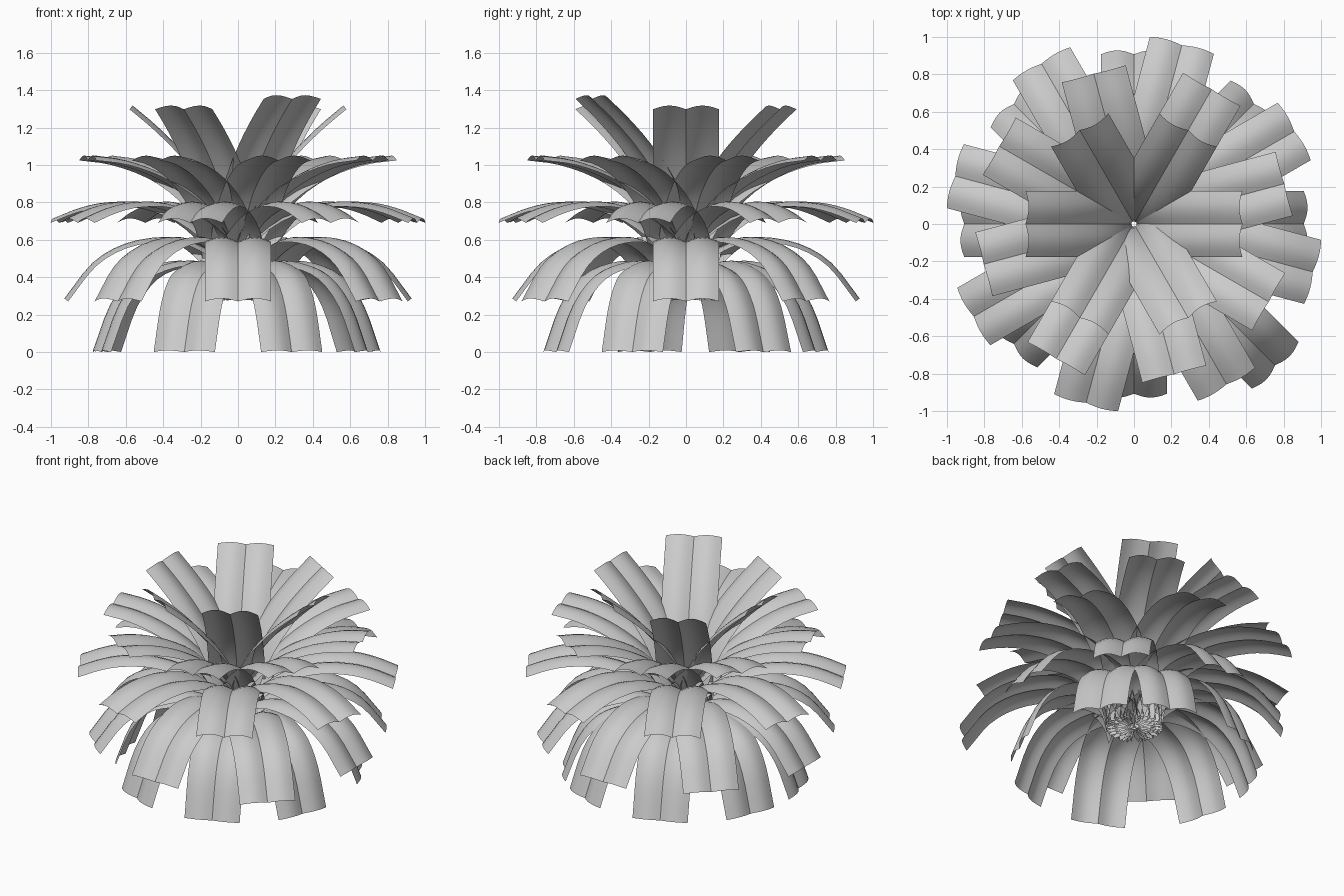
import bpy, bmesh, math
from mathutils import Vector, Matrix

cube = bpy.data.objects.get("Cube")
if cube:
    bpy.data.objects.remove(cube)

mat = bpy.data.materials.new("pale grey")
mat.use_nodes = True
GREY = (0.6, 0.6, 0.6, 1)
mat.diffuse_color = GREY
mat.node_tree.nodes["Principled BSDF"].inputs["Base Color"].default_value = GREY

HALF_WIDTH = 0.177
LOBE_RISE = 0.026
LOBE_STEPS = 6
CURVE_STEPS = 3


def smooth_path(points):
    """Catmull-Rom curve through the (radius, height) points."""
    p = [Vector(q) for q in points]
    p = [2 * p[0] - p[1]] + p + [2 * p[-1] - p[-2]]
    out = []
    for a, b, c, d in zip(p, p[1:], p[2:], p[3:]):
        for k in range(CURVE_STEPS):
            t = k / CURVE_STEPS
            out.append(0.5 * (2 * b + (c - a) * t + (2 * a - 5 * b + 4 * c - d) * t ** 2
                              + (3 * b - a - 3 * c + d) * t ** 3))
    return out + [p[-2]]


def make_leaf(name, profile, angle, out=0.0, up=0.0):
    """Sweep a two-lobed cross-section along an arching profile."""
    path = smooth_path(profile)
    bm = bmesh.new()
    rows = []
    for i, q in enumerate(path):
        tangent = (path[min(i + 1, len(path) - 1)] - path[max(i - 1, 0)]).normalized()
        normal = Vector((-tangent.y, tangent.x))
        row = []
        for j in range(2 * LOBE_STEPS + 1):
            lobe = abs(math.sin(math.pi * j / LOBE_STEPS))
            r, z = q + normal * LOBE_RISE * (lobe - 0.6)
            side = HALF_WIDTH * (j / LOBE_STEPS - 1)
            row.append(bm.verts.new((r + out, side, z + up)))
        rows.append(row)
    for low, high in zip(rows, rows[1:]):
        for j in range(2 * LOBE_STEPS):
            bm.faces.new((low[j], high[j], high[j + 1], low[j + 1]))
    bm.transform(Matrix.Rotation(math.radians(angle), 4, "Z"))
    mesh = bpy.data.meshes.new(name)
    bm.to_mesh(mesh)
    bm.free()
    mesh.materials.append(mat)
    obj = bpy.data.objects.new(name, mesh)
    bpy.context.collection.objects.link(obj)
    bpy.ops.object.select_all(action="DESELECT")
    obj.select_set(True)
    bpy.context.view_layer.objects.active = obj
    bpy.ops.object.shade_smooth_by_angle(angle=math.radians(25))


# Leaf whorls: name, count, first angle, arching profile from shared base to tip
WHORLS = [
    ("crown_leaf", 6, 0,
     [(0, .28), (.02, .5), (.07, .7), (.16, .88), (.3, 1.06), (.44, 1.2), (.57, 1.31)]),
    ("upper_leaf", 8, 15,
     [(0, .28), (.03, .46), (.1, .64), (.25, .82), (.45, .945), (.65, 1.015), (.83, 1.04)]),
    ("middle_leaf", 8, 30,
     [(0, .28), (.03, .43), (.1, .57), (.28, .71), (.5, .785), (.7, .79), (.85, .76), (.995, .705)]),
    ("lower_leaf", 8, 0,
     [(0, .28), (.03, .39), (.1, .49), (.25, .58), (.4, .605), (.6, .57), (.77, .47), (.92, .28)]),
    ("skirt_leaf", 8, 22.5,
     [(0, .28), (.03, .35), (.1, .42), (.25, .475), (.4, .465), (.55, .4), (.67, .25), (.765, .005)]),
]

# A few leaves sit slightly out of place: (turn, outward, upward)
OFFSETS = {
    ("crown_leaf", 5): (0, 0, .055),
    ("lower_leaf", 7): (0, .16, 0),
    ("skirt_leaf", 0): (11, 0, 0),
    ("skirt_leaf", 4): (-7.5, 0, 0),
}

for name, count, first, profile in WHORLS:
    for i in range(count):
        turn, out, up = OFFSETS.get((name, i), (0, 0, 0))
        make_leaf(f"{name}_{i + 1}", profile, first + i * 360 / count + turn, out, up)
